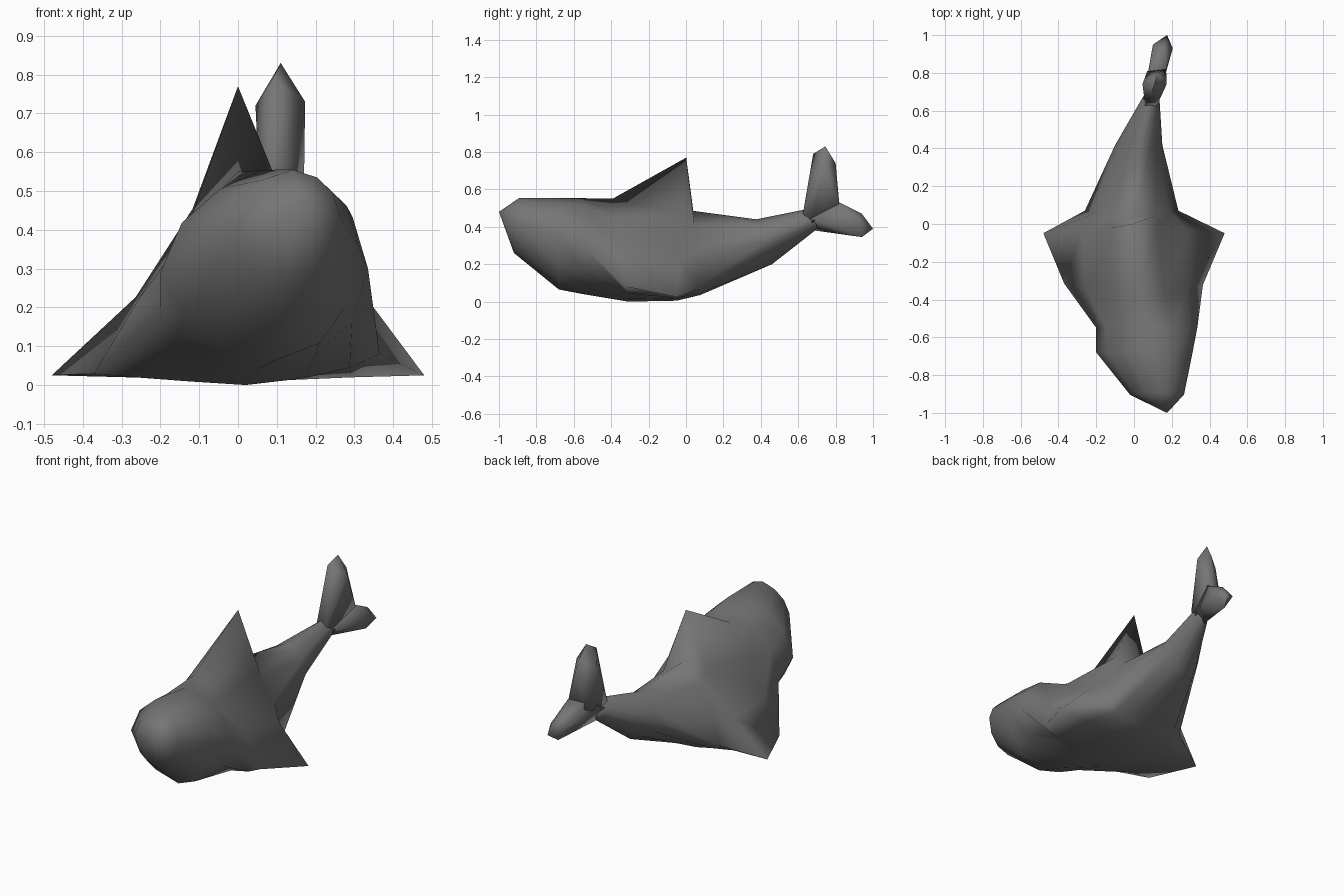
import bpy
import bmesh
import math

default_cube = bpy.data.objects.get("Cube")
if default_cube:
    bpy.data.objects.remove(default_cube, do_unlink=True)

# Single flat grey skin
skin = bpy.data.materials.new("grey_skin")
skin.use_nodes = True
grey = (0.18, 0.18, 0.18, 1)
skin.diffuse_color = grey
skin.node_tree.nodes["Principled BSDF"].inputs["Base Color"].default_value = grey


def finish(name, bm):
    """Turn a bmesh into a smooth shaded object with the skin material."""
    bmesh.ops.recalc_face_normals(bm, faces=bm.faces[:])
    mesh = bpy.data.meshes.new(name)
    bm.to_mesh(mesh)
    bm.free()
    mesh.materials.append(skin)
    obj = bpy.data.objects.new(name, mesh)
    bpy.context.collection.objects.link(obj)
    bpy.ops.object.select_all(action="DESELECT")
    obj.select_set(True)
    bpy.context.view_layer.objects.active = obj
    bpy.ops.object.shade_smooth_by_angle(angle=math.radians(85))
    return obj


def faceted_part(name, points):
    """Build a convex part around a handful of corner points."""
    bm = bmesh.new()
    for point in points:
        bm.verts.new(point)
    result = bmesh.ops.convex_hull(bm, input=bm.verts[:])
    unused = [v for v in result["geom_interior"] if isinstance(v, bmesh.types.BMVert)]
    bmesh.ops.delete(bm, geom=unused, context="VERTS")
    return finish(name, bm)


def section(y, left, top, right, bottom, bulge_left, bulge_right, rake):
    """Ring through four points, each quarter bulging out, or in when negative.

    Rake leans the ring along the body as it rises from the bottom point.
    """
    ring = []
    sides = [left, top, right, bottom]
    bulges = [bulge_left, bulge_right, bulge_right, bulge_left]
    for i, here in enumerate(sides):
        after = sides[(i + 1) % len(sides)]
        # The box corner takes its width from the side point, its height from top or bottom
        side, cap = (here, after) if i % 2 == 0 else (after, here)
        corner = (side[0], cap[1])
        for step in range(3):
            push = bulges[i] if step else 0
            x, z = [a + (b - a) * step / 3 + push * (c - (a + b) / 2)
                    for a, b, c in zip(here, after, corner)]
            ring.append((x, y + rake * (z - bottom[1]), z))
    return ring


def lofted_body(name, rings, front_tip, back_tip):
    """Skin the rings together and close each end on a point."""
    bm = bmesh.new()
    loops = [[bm.verts.new(co) for co in ring] for ring in rings]
    count = len(loops[0])
    nose, stub = bm.verts.new(front_tip), bm.verts.new(back_tip)
    for i in range(count):
        j = (i + 1) % count
        for near, far in zip(loops, loops[1:]):
            bm.faces.new((near[i], near[j], far[j], far[i]))
        bm.faces.new((nose, loops[0][j], loops[0][i]))
        bm.faces.new((stub, loops[-1][i], loops[-1][j]))
    return finish(name, bm)


# Curved body from blunt head to thin tail root
head = section(-0.92, (-0.02, 0.41), (0.14, 0.555), (0.265, 0.43), (0.12, 0.26),
               0.3, 0.35, 0.1)
cheeks = section(-0.68, (-0.2, 0.29), (0.1, 0.555), (0.31, 0.36), (0.1, 0.065),
                 0.3, 0.38, 0)
chest = section(-0.55, (-0.2, 0.2), (0.06, 0.553), (0.335, 0.3), (0.05, 0.04),
                0.28, 0.38, 0)
# The sides start to spread into the pectoral fins
fin_roots = section(-0.31, (-0.37, 0.03), (0, 0.55), (0.365, 0.08), (0.02, 0),
                    0.06, 0.22, -0.15)
# Pectoral tips and dorsal tip, with hollow flanks in between
fin_tips = section(-0.05, (-0.48, 0.025), (0, 0.77), (0.48, 0.025), (0.02, 0.005),
                   -0.18, -0.15, 0.067)
fin_backs = section(0.075, (-0.26, 0.09), (0, 0.485), (0.235, 0.09), (0.01, 0.035),
                    0.28, 0.28, -0.08)
loin = section(0.46, (-0.1, 0.32), (0.03, 0.44), (0.15, 0.32), (0.03, 0.2),
               0.2, 0.2, -0.35)
tail_root = section(0.69, (0.04, 0.43), (0.085, 0.49), (0.135, 0.43), (0.085, 0.38),
                    0.25, 0.25, -0.6)
lofted_body("body_with_fins",
            [head, cheeks, chest, fin_roots, fin_tips, fin_backs, loin, tail_root],
            (0.175, -1, 0.48), (0.11, 0.78, 0.45))

# Upright tail lobe
faceted_part("upper_tail_lobe", [
    (0.06, 0.625, 0.47), (0.12, 0.625, 0.47),
    (0.06, 0.67, 0.42), (0.13, 0.67, 0.42),
    (0.07, 0.81, 0.49), (0.17, 0.82, 0.52),
    (0.09, 0.68, 0.79), (0.11, 0.745, 0.83),
    (0.045, 0.74, 0.72), (0.173, 0.74, 0.73),
    (0.125, 0.8, 0.74),
])

# Tail lobe trailing backwards
faceted_part("lower_tail_lobe", [
    (0.05, 0.66, 0.45), (0.13, 0.66, 0.44), (0.085, 0.69, 0.38),
    (0.075, 0.8, 0.53), (0.17, 0.82, 0.53),
    (0.1, 0.95, 0.43), (0.16, 0.94, 0.47),
    (0.205, 0.93, 0.42), (0.15, 0.94, 0.345),
    (0.175, 1, 0.39),
])
